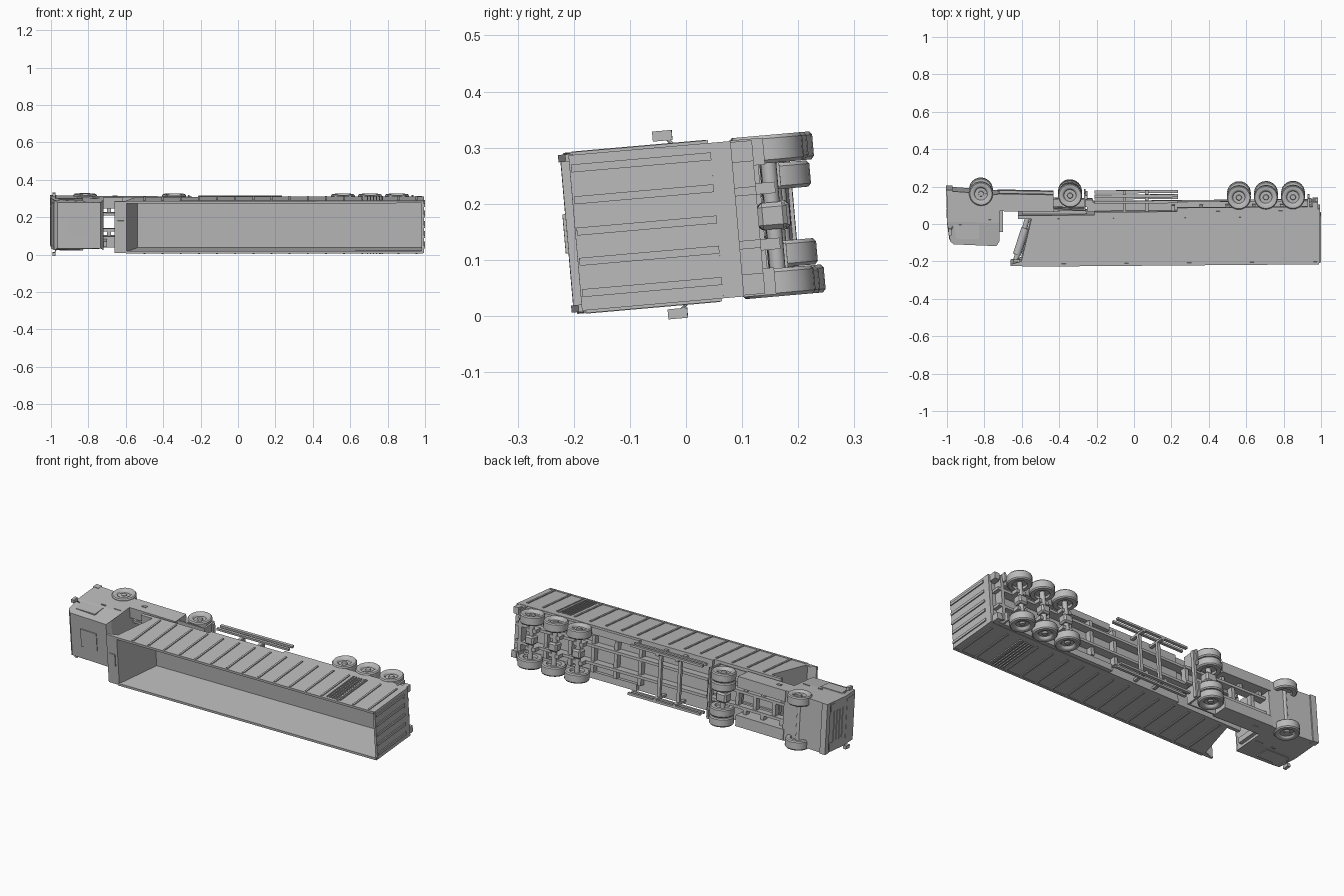
import bpy, bmesh, math
from mathutils import Matrix, Vector

cube = bpy.data.objects.get("Cube")
if cube:
    bpy.data.objects.remove(cube)

grey = bpy.data.materials.new("plain_grey")
grey.use_nodes = True
COLOUR = (0.5, 0.5, 0.5, 1)
grey.diffuse_color = COLOUR
grey.node_tree.nodes["Principled BSDF"].inputs["Base Color"].default_value = COLOUR


def lying(slope, pivot):
    """Frame of a truck on its side: x along, v across, h up, with a slight pitch."""
    c, s = math.cos(math.radians(5)), math.sin(math.radians(5))
    lay = Matrix(((1, 0, 0, 0), (0, -s, -c, 0.2135), (0, c, -s, 0.184), (0, 0, 0, 1)))
    pitch = Matrix.Identity(4)
    pitch[2][0], pitch[2][3] = slope, -slope * pivot
    return lay @ pitch


TRACTOR = lying(0.02, -0.5)
TRAILER = lying(-0.008, 0.3)


def finish(name, bm, frame, smooth=False):
    bmesh.ops.recalc_face_normals(bm, faces=bm.faces)
    bm.transform(frame)
    mesh = bpy.data.meshes.new(name)
    bm.to_mesh(mesh)
    bm.free()
    mesh.materials.append(grey)
    ob = bpy.data.objects.new(name, mesh)
    bpy.context.collection.objects.link(ob)
    if smooth:
        bpy.ops.object.select_all(action='DESELECT')
        ob.select_set(True)
        bpy.context.view_layer.objects.active = ob
        bpy.ops.object.shade_smooth_by_angle(angle=math.radians(35))
    return ob


def prism(bm, outline, v0, v1):
    """Extrude an (x, h) outline across the truck."""
    face = bm.faces.new([bm.verts.new((x, v0, h)) for x, h in outline])
    new = bmesh.ops.extrude_face_region(bm, geom=[face])["geom"]
    bmesh.ops.translate(bm, vec=(0, v1 - v0, 0), verts=[g for g in new if isinstance(g, bmesh.types.BMVert)])


def boxes(name, frame, sizes, mirror=False):
    """Boxes as (x0, x1, v0, v1, h0, h1), optionally on both sides."""
    bm = bmesh.new()
    for x0, x1, v0, v1, h0, h1 in sizes:
        for side in ((1, -1) if mirror else (1,)):
            prism(bm, [(x0, h0), (x1, h0), (x1, h1), (x0, h1)], side * v0, side * v1)
    return finish(name, bm, frame)


def slab(name, frame, outline, v0, v1, mirror=False):
    bm = bmesh.new()
    for side in ((1, -1) if mirror else (1,)):
        prism(bm, outline, side * v0, side * v1)
    return finish(name, bm, frame)


def tube(name, frame, a, b, radius, sides=16):
    a, b = Vector(a), Vector(b)
    bm = bmesh.new()
    bmesh.ops.create_cone(bm, cap_ends=True, segments=sides, radius1=radius, radius2=radius, depth=(b - a).length)
    bm.transform(Matrix.Translation((a + b) / 2) @ (b - a).to_track_quat('Z', 'Y').to_matrix().to_4x4())
    return finish(name, bm, frame, True)


def wheel(name, frame, x, h, radius, outer, width, side):
    """Lathed tyre with a recessed rim and a raised hub."""
    profile = [(0, 0.006), (0.2, 0.006), (0.24, 0.014), (0.5, 0.014), (0.58, 0.003), (0.66, 0),
               (0.92, 0), (1, 0.006), (1, width - 0.006), (0.92, width), (0.6, width), (0.55, width - 0.012), (0, width - 0.012)]
    bm = bmesh.new()
    verts = [bm.verts.new((r * radius, side * (outer - d), 0)) for r, d in profile]
    edges = [bm.edges.new(pair) for pair in zip(verts, verts[1:])]
    bmesh.ops.spin(bm, geom=verts + edges, cent=(0, 0, 0), axis=(0, 1, 0), angle=math.tau, steps=24)
    bmesh.ops.remove_doubles(bm, verts=bm.verts, dist=0.0001)
    bmesh.ops.translate(bm, vec=(x, 0, h), verts=bm.verts)
    return finish(name, bm, frame, True)


# Wheels and axles
for side, label in ((1, "left"), (-1, "right")):
    wheel("front_wheel_" + label, TRACTOR, -0.818, 0.047, 0.064, 0.144, 0.05, side)
    for k, place in enumerate(("outer", "inner")):
        wheel(f"drive_wheel_{place}_{label}", TRACTOR, -0.342, 0.047, 0.064, 0.144 - 0.051 * k, 0.047, side)
    for k in range(3):
        wheel(f"trailer_wheel_{k + 1}_{label}", TRAILER, 0.561 + 0.1445 * k, 0.063, 0.064, 0.144, 0.05, side)
tube("drive_axle", TRACTOR, (-0.342, -0.12, 0.05), (-0.342, 0.12, 0.05), 0.014)
tube("front_axle", TRACTOR, (-0.818, -0.12, 0.05), (-0.818, 0.12, 0.05), 0.012)
diff = boxes("differential", TRACTOR, [(-0.375, -0.31, -0.026, 0.026, 0.025, 0.08)])
diff.modifiers.new("rounding", 'BEVEL').width = 0.008
for k in range(3):
    x = 0.561 + 0.1445 * k
    tube(f"trailer_axle_{k + 1}", TRAILER, (x, -0.12, 0.063), (x, 0.12, 0.063), 0.014)
    hub = boxes(f"axle_casing_{k + 1}", TRAILER, [(x - 0.027, x + 0.027, -0.024, 0.024, 0.038, 0.09)])
    hub.modifiers.new("rounding", 'BEVEL').width = 0.008

# Cab: side outline, narrowed at the roof
bm = bmesh.new()
prism(bm, [(-1, 0.2), (-0.72, 0.2), (-0.72, 0.3), (-0.735, 0.327), (-0.965, 0.322), (-0.983, 0.305)], -0.135, 0.135)
for v in bm.verts:
    if v.co.z > 0.31:
        v.co.y *= 0.91
finish("cab", bm, TRACTOR)
slab("cab_base", TRACTOR, [(-1, 0.035), (-0.72, 0.05), (-0.72, 0.2), (-1, 0.2)], -0.135, 0.135)
boxes("roof_hatch", TRACTOR, [(-0.9, -0.8, -0.05, 0.05, 0.32, 0.329)])
slab("windscreen", TRACTOR, [(-0.999, 0.215), (-0.99, 0.215), (-0.982, 0.3), (-0.987, 0.3)], -0.115, 0.115)
slab("side_window", TRACTOR, [(-0.965, 0.215), (-0.83, 0.215), (-0.83, 0.29), (-0.95, 0.29)], 0.13, 0.138, True)
boxes("door_handle", TRACTOR, [(-0.86, -0.835, 0.13, 0.14, 0.185, 0.191), (-0.78, -0.74, 0.13, 0.138, 0.185, 0.191)], True)
boxes("grille_bar", TRACTOR, [(-1.003, -0.99, -0.08, 0.08, h, h + 0.01) for h in (0.1, 0.125, 0.15, 0.175)])
boxes("headlamp", TRACTOR, [(-1.003, -0.99, 0.085, 0.125, 0.07, 0.1)], True)
boxes("front_bumper", TRACTOR, [(-1.004, -0.97, -0.137, 0.137, 0.03, 0.06)])
boxes("mirror", TRACTOR, [(-0.992, -0.975, 0.15, 0.168, 0.235, 0.27)], True)
for side, label in ((1, "left"), (-1, "right")):
    tube("mirror_arm_" + label, TRACTOR, (-0.97, side * 0.132, 0.225), (-0.982, side * 0.158, 0.25), 0.003, 6)
boxes("exhaust_stack", TRACTOR, [(-0.725, -0.7, -0.12, -0.09, 0.1, 0.27)])

# Tractor chassis
boxes("chassis_rail", TRACTOR, [(-0.74, -0.22, 0.035, 0.05, 0.075, 0.115)], True)
boxes("chassis_crossmember", TRACTOR, [(x, x + 0.02, -0.05, 0.05, 0.08, 0.11) for x in (-0.65, -0.53, -0.42, -0.24)])
boxes("side_tank", TRACTOR, [(-0.73, -0.43, 0.075, 0.135, 0.045, 0.138)], True)
boxes("tank_bracket", TRACTOR, [(x, x + 0.02, 0.04, 0.08, 0.08, 0.11) for x in (-0.7, -0.58, -0.47)], True)
boxes("tank_cap", TRACTOR, [(-0.67, -0.645, 0.13, 0.139, 0.085, 0.1)], True)
boxes("drive_mudguard", TRACTOR, [(-0.43, -0.26, 0.05, 0.138, 0.118, 0.125), (-0.268, -0.258, 0.05, 0.138, 0.035, 0.125)], True)
boxes("coupling_plate", TRACTOR, [(-0.41, -0.26, -0.07, 0.07, 0.115, 0.135)])
boxes("tractor_rear_bar", TRACTOR, [(-0.262, -0.248, -0.135, 0.135, 0.045, 0.065)])

# Open tipping body: floor, walls and sloped front
W = 0.139
side_outline = [(-0.54, 0.165), (0.985, 0.165), (0.985, 0.42), (-0.655, 0.42), (-0.655, 0.41), (-0.6, 0.395)]
slab("body_side", TRAILER, side_outline, W - 0.008, W, True)
boxes("body_floor", TRAILER, [(-0.54, 0.985, -W, W, 0.16, 0.172)])
slab("body_front", TRAILER, [(-0.548, 0.165), (-0.535, 0.165), (-0.595, 0.42), (-0.608, 0.42)], -W, W)
boxes("front_canopy", TRAILER, [(-0.66, -0.598, -W, W, 0.408, 0.42)])
boxes("ram_mount", TRAILER, [(-0.645, -0.61, -0.035, 0.035, 0.395, 0.425)])
boxes("tail_door", TRAILER, [(0.982, 0.994, -W, W, 0.16, 0.418)])
boxes("tail_door_rib", TRAILER, [(0.992, 1.0, v - 0.007, v + 0.007, 0.165, 0.415) for v in (-0.108, -0.052, 0.002, 0.058, 0.115)])
boxes("top_rail", TRAILER, [(-0.6, 0.99, W - 0.011, W + 0.002, 0.41, 0.424)], True)

# Side ribs, with a denser ladder group near the tail
ribs = [-0.5 + 0.097 * k for k in range(16)]
boxes("side_rib", TRAILER, [(x - 0.005, x + 0.005, W - 0.002, W + 0.005, 0.168, 0.415) for x in ribs], True)
boxes("ladder_bar", TRAILER, [(x, x + 0.006, W - 0.002, W + 0.006, 0.17, 0.41)
                              for x in (0.69 + 0.016 * k for k in range(6))], True)

# Lifting ram
tube("ram_barrel", TRAILER, (-0.58, 0, 0.23), (-0.626, 0, 0.37), 0.022)
tube("ram_middle", TRAILER, (-0.568, 0, 0.17), (-0.632, 0, 0.4), 0.014)

# Trailer frame
boxes("trailer_deck", TRAILER, [(-0.21, 0.99, -W, W, 0.135, 0.162)])
boxes("rear_deck_skirt", TRAILER, [(0.23, 0.98, 0.1, W - 0.002, 0.115, 0.137)], True)
boxes("trailer_neck", TRAILER, [(-0.62, -0.2, -W, W, 0.15, 0.168)])
boxes("trailer_rail", TRAILER, [(-0.25, 0.97, 0.04, 0.055, 0.09, 0.14), (-0.6, -0.25, 0.04, 0.055, 0.135, 0.152)], True)
boxes("trailer_crossmember", TRAILER, [(x, x + 0.02, -0.1, 0.1, 0.105, 0.137) for x in (0.2, 0.35, 0.49, 0.63, 0.78, 0.93)])
boxes("suspension_arm", TRAILER, [(0.53 + 0.1445 * k, 0.59 + 0.1445 * k, 0.04, 0.06, 0.055, 0.1) for k in range(3)], True)

# Side guards and their cross beams
boxes("side_guard", TRAILER, [(-0.21, 0.235, 0.125, 0.137, 0.076, 0.09), (-0.21, 0.235, 0.125, 0.137, 0.042, 0.058)], True)
boxes("guard_post", TRAILER, [(x, x + 0.018, 0.115, 0.127, 0.042, 0.14) for x in (-0.06, 0.06)], True)
boxes("guard_beam", TRAILER, [(x, x + 0.018, -0.127, 0.127, 0.075, 0.09) for x in (-0.06, 0.06)])

# Tail panel, lamps and flaps
boxes("tail_panel", TRAILER, [(0.975, 0.995, -W, W, 0.128, 0.165)])
boxes("tail_lamp", TRAILER, [(0.955, 0.985, 0.1, 0.137, 0.09, 0.13)], True)
boxes("mud_flap", TRAILER, [(0.928, 0.938, 0.092, 0.14, 0.07, 0.13)], True)
boxes("tail_bar", TRAILER, [(0.93, 0.95, -0.13, 0.13, 0.09, 0.105)])
